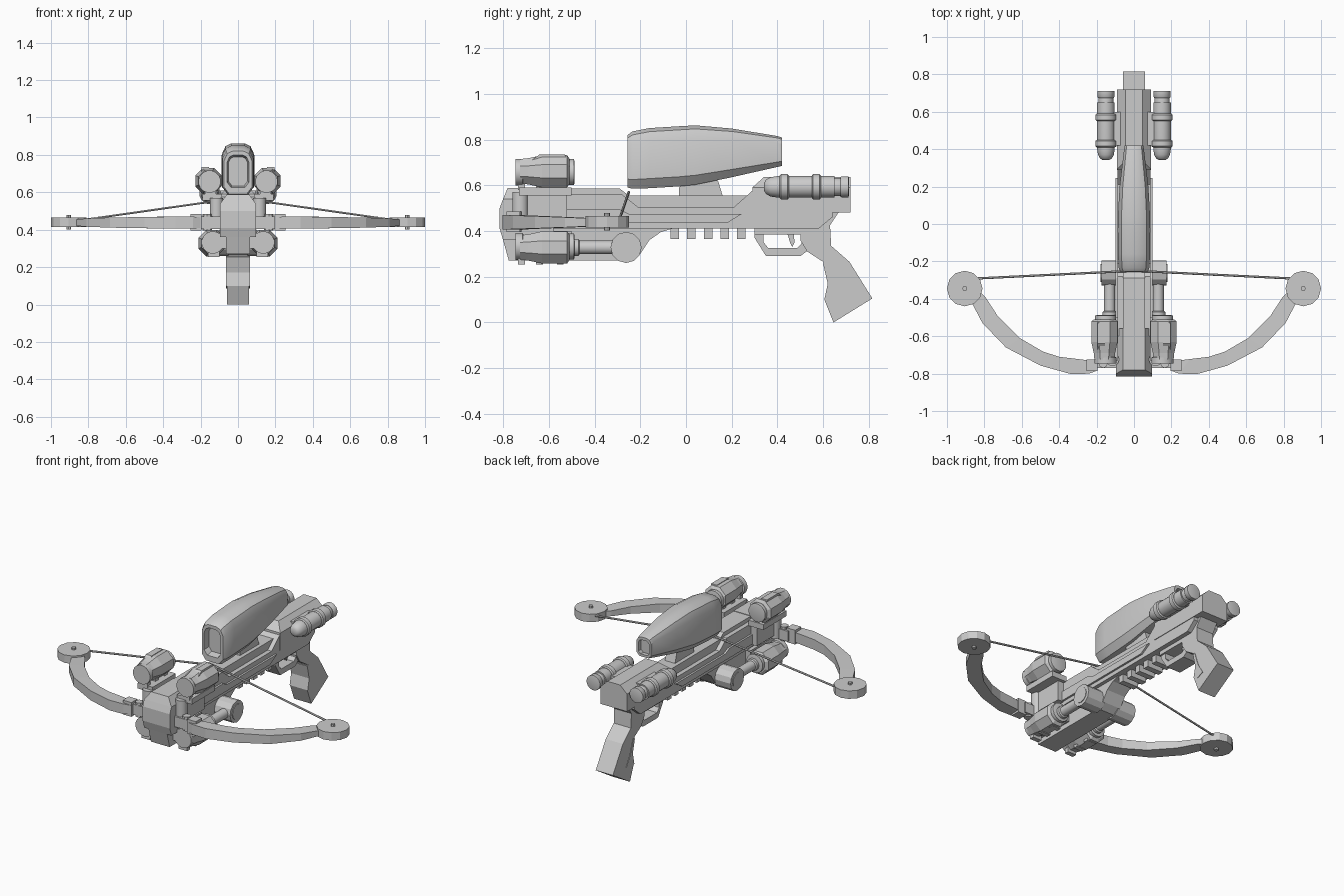
import bpy, bmesh, math
from mathutils import Vector

grey = bpy.data.materials.new("plain grey")
grey.diffuse_color = (0.6, 0.6, 0.6, 1)


def finish(name, bm, mirror=False, smooth=0):
    bmesh.ops.recalc_face_normals(bm, faces=bm.faces)
    me = bpy.data.meshes.new(name)
    bm.to_mesh(me)
    bm.free()
    me.materials.append(grey)
    ob = bpy.data.objects.new(name, me)
    bpy.context.collection.objects.link(ob)
    if mirror:
        ob.modifiers.new("mirror", 'MIRROR').use_mirror_merge = False
    if smooth:
        bpy.ops.object.select_all(action='DESELECT')
        ob.select_set(True)
        bpy.context.view_layer.objects.active = ob
        bpy.ops.object.shade_smooth_by_angle(angle=math.radians(smooth))
    return ob


def loft(name, rings, mirror=False, smooth=0):
    """Skin a run of equal-length rings and cap both ends."""
    bm = bmesh.new()
    vs = [[bm.verts.new(p) for p in r] for r in rings]
    n = len(rings[0])
    for a, b in zip(vs, vs[1:]):
        for i in range(n):
            j = (i + 1) % n
            bm.faces.new((a[i], a[j], b[j], b[i]))
    bm.faces.new(vs[0])
    bm.faces.new(vs[-1])
    return finish(name, bm, mirror, smooth)


def prism(name, prof, x0, x1, mirror=False):
    """Extrude a (y, z) outline between two x positions."""
    return loft(name, [[(x, y, z) for y, z in prof] for x in (x0, x1)], mirror)


def box(name, x0, x1, y0, y1, z0, z1, mirror=False):
    return prism(name, [(y0, z0), (y1, z0), (y1, z1), (y0, z1)], x0, x1, mirror)


def roof(name, y0, y1, z0, z1, w0, w1, dy0=0, dy1=0):
    """Block narrowing upward, with optional sloped ends."""
    return loft(name, [[(-w, a, z), (w, a, z), (w, b, z), (-w, b, z)]
                       for z, w, a, b in ((z0, w0, y0, y1), (z1, w1, y0 + dy0, y1 - dy1))])


def turned(name, x, z, prof, n=16, smooth=40, mirror=True):
    """Round part along y from (y, radius) pairs."""
    ang = [math.tau * (i + .5) / n for i in range(n)]
    return loft(name, [[(x + r * math.cos(a), y, z + r * math.sin(a)) for a in ang]
                       for y, r in prof], mirror, smooth)


def rod(name, p, q, r, n=8, mirror=True, smooth=40):
    p, q = Vector(p), Vector(q)
    rot = (q - p).to_track_quat('Z', 'Y')
    ring = [rot @ Vector((r * math.cos(math.tau * i / n), r * math.sin(math.tau * i / n), 0))
            for i in range(n)]
    return loft(name, [[p + v for v in ring], [q + v for v in ring]], mirror, smooth)


# Stock: front block, lower keel, core and side walls
prism("front_block", [(-.8, .36), (-.815, .41), (-.815, .5), (-.8, .54), (-.58, .54), (-.58, .36)], -.095, .095)
roof("front_block_top", -.8, -.56, .54, .588, .095, .06, .02, 0)
prism("lower_keel", [(-.775, .27), (-.8, .36), (-.81, .44), (-.06, .44), (-.06, .41), (-.11, .395),
                     (-.16, .36), (-.2, .30), (-.24, .27)], -.065, .065)
prism("stock_core", [(-.6, .43), (-.6, .585), (-.29, .585), (-.25, .555), (.27, .555), (.34, .6),
                     (.6, .6), (.6, .43)], -.06, .06)
prism("stock_side_wall", [(-.6, .41), (.58, .41), (.64, .46), (.64, .49), (.3, .49), (.3, .585), (.21, .505),
                          (-.21, .505), (-.28, .56), (-.6, .56)], -.088, .088)
prism("side_rail", [(-.56, .435), (.18, .435), (.245, .475), (-.25, .475), (-.29, .495), (-.56, .495)],
      .085, .1, True)
box("front_side_plate", .09, .13, -.72, -.52, .43, .56, True)
rod("front_side_post", (.115, -.725, .41), (.115, -.725, .57), .036, 10)

# Rear receiver with chamfered top
prism("rear_receiver", [(.29, .48), (.72, .48), (.72, .59), (.29, .59)], -.092, .092)
roof("rear_receiver_top", .29, .72, .59, .635, .092, .045, .05, 0)

# Grip, trigger guard and trigger
prism("grip", [(.5, .44), (.5, .36), (.53, .31), (.6, .265), (.625, .17), (.605, .1), (.645, 0), (.815, .105),
               (.715, .265), (.635, .335), (.63, .425), (.67, .485), (.5, .485)], -.06, .06)
prism("grip_front_strip", [(.6, .255), (.615, .26), (.645, .17), (.685, .105), (.64, .085), (.605, .1),
                           (.62, .17)], -.063, .063)
prism("trigger_guard", [(.3, .415), (.3, .37), (.35, .29), (.5, .29), (.54, .32), (.54, .415), (.505, .415),
                        (.505, .345), (.485, .325), (.36, .325), (.34, .35), (.34, .415)], -.05, .05)
prism("guard_roof", [(.3, .385), (.52, .385), (.52, .42), (.3, .42)], -.06, .06)
prism("trigger", [(.44, .4), (.47, .4), (.475, .35), (.465, .33), (.455, .35)], -.015, .015)

# Underside ridges
for i in range(5):
    y = -.068 + .073 * i
    box("underside_ridge", -.055, .055, y, y + .037, .365, .42)

# Big sight: rounded section varying along its length, recessed ends
half = [(.4, 1), (.78, .94), (1, .78), (1, .16), (.62, 0)]
sect = half + [(-u, v) for u, v in reversed(half)]


def sight_ring(y, zb, zt, hw):
    return [(u * hw, y, zb + v * (zt - zb)) for u, v in sect]


stations = [(-.215, .635, .79, .052), (-.255, .625, .8, .058), (-.255, .59, .82, .074), (-.235, .585, .835, .082),
            (-.16, .587, .85, .086), (-.03, .595, .858, .087), (.04, .602, .862, .086), (.2, .635, .848, .077),
            (.4, .68, .815, .053), (.42, .685, .808, .05), (.42, .70, .79, .038), (.395, .70, .79, .036)]
loft("big_sight", [sight_ring(*s) for s in stations], smooth=28)
prism("sight_mount", [(-.03, .55), (-.03, .59), (0, .625), (.04, .645), (.1, .645), (.14, .62), (.16, .555)],
      -.035, .035)

# Rear canisters beside the receiver
turned("rear_canister", .15, .593, [(.342, .018), (.35, .032), (.37, .043), (.4, .048), (.65, .048), (.65, .04),
                                    (.7, .04), (.71, .035)])
for y in (.41, .55):
    turned("canister_band", .15, .593, [(y, .05), (y + .006, .057), (y + .034, .057), (y + .04, .05)])
turned("canister_end_ring", .15, .593, [(.675, .043), (.68, .047), (.71, .047), (.712, .04)])
box("canister_mount", .07, .13, .42, .6, .57, .61, True)

# Upper and lower front housings, each with shell, end rings and clamps
for label, x, z, s in (("upper", .152, .657, 1), ("lower", .135, .332, -1)):
    turned(label + "_tube", x, z, [(-.745, .05), (-.745, .06), (-.715, .06), (-.71, .052), (-.53, .052),
                                   (-.525, .058), (-.49, .058), (-.487, .045)])
    turned(label + "_shell", x + .006, z + .004 * s,
           [(-.725, .058), (-.69, .062), (-.63, .076), (-.52, .076), (-.51, .06)], 8, 0)
    zc = z - .078
    for y in (-.72, -.64, -.55):
        box(label + "_clamp", x - .035, x + .025, y - .015, y + .015, zc, zc + .04, True)
prism("upper_rail", [(-.73, .555), (-.5, .555), (-.5, .59), (-.73, .59)], .085, .19, True)
prism("upper_shell_flap", [(-.7, .69), (-.64, .735), (-.53, .735), (-.51, .69)], .155, .195, True)
box("lower_bracket", .06, .1, -.74, -.5, .3, .4, True)

# Lower rods ending in crosswise discs
turned("lower_rod", .13, .328, [(-.49, .038), (-.47, .038), (-.465, .03), (-.3, .03), (-.25, .034)])
rod("cross_disc", (.05, -.262, .328), (.175, -.262, .328), .068, 12, smooth=0)
rod("disc_cap", (.17, -.262, .328), (.179, -.262, .328), .048, 12, smooth=0)

# Bow limbs: tapered curve between inner and outer edges
limb = [((.2, -.735), (.2, -.785), .028), ((.3, -.722), (.24, -.8), .032), ((.4, -.71), (.335, -.803), .032),
        ((.487, -.682), (.5, -.757), .03), ((.61, -.61), (.685, -.66), .027), ((.73, -.49), (.81, -.53), .022),
        ((.795, -.39), (.868, -.42), .017), ((.85, -.335), (.91, -.36), .015)]
loft("bow_limb", [[(a[0], a[1], .438 - h), (b[0], b[1], .438 - h), (b[0], b[1], .438 + h),
                   (a[0], a[1], .438 + h)] for a, b, h in limb], True)
box("limb_arm", .08, .21, -.77, -.715, .405, .47, True)
box("limb_clamp", .195, .255, -.785, -.725, .395, .485, True)
rod("limb_pin", (.165, -.745, .395), (.165, -.745, .485), .025, 8)

# Limb wheels, axles and bowstring
rod("limb_wheel", (.905, -.345, .415), (.905, -.345, .465), .095, 12, smooth=0)
rod("wheel_axle", (.905, -.345, .402), (.905, -.345, .478), .013, 8)
rod("bowstring", (.86, -.292, .448), (0, -.25, .57), .006, 6)
